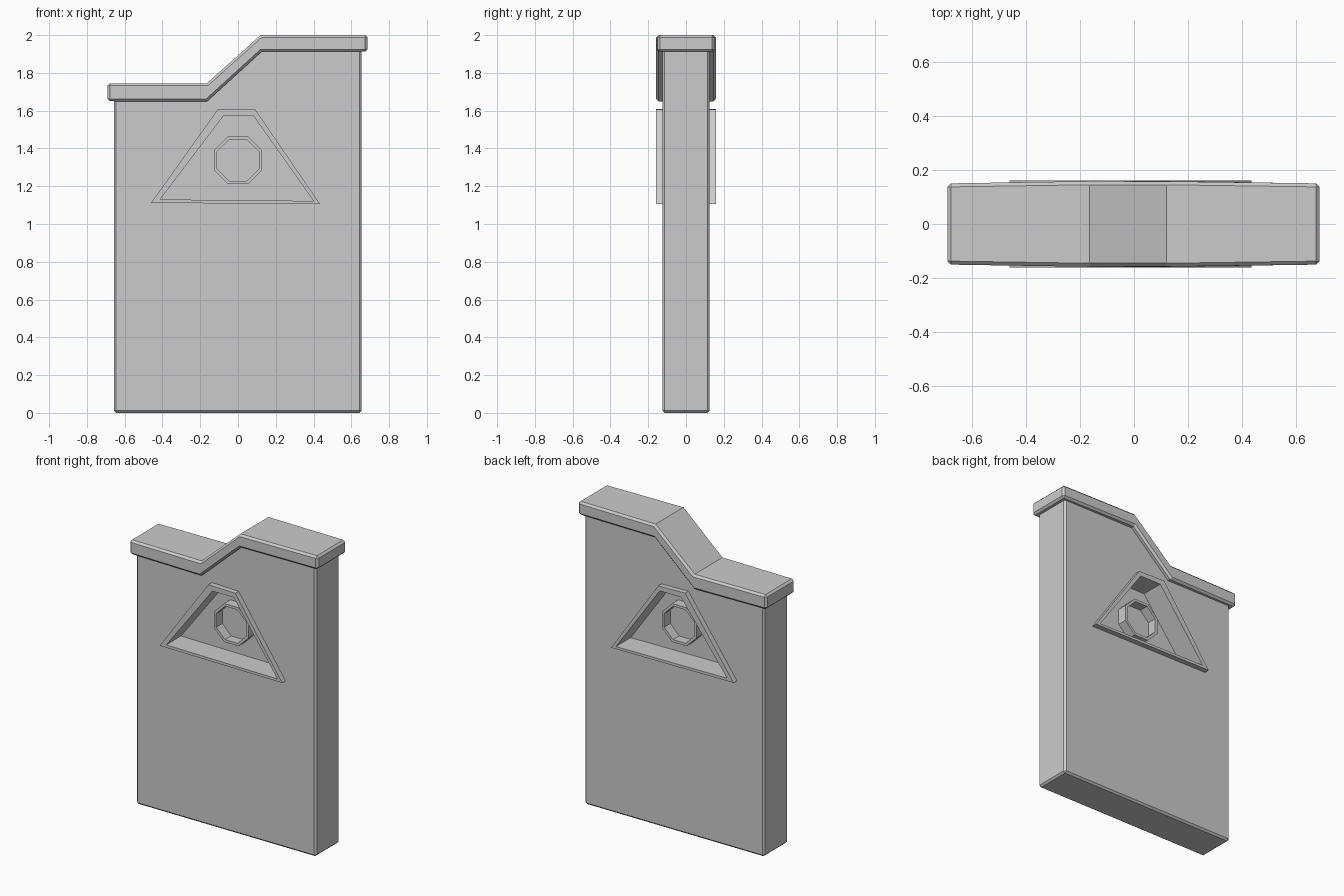
import bpy, bmesh, math

if "Cube" in bpy.data.objects:
    bpy.data.objects.remove(bpy.data.objects["Cube"])


def finish(name, bm, bevel=0):
    bmesh.ops.recalc_face_normals(bm, faces=bm.faces[:])
    mesh = bpy.data.meshes.new(name)
    bm.to_mesh(mesh)
    bm.free()
    ob = bpy.data.objects.new(name, mesh)
    bpy.context.collection.objects.link(ob)
    if bevel:
        mod = ob.modifiers.new("edge_bevel", "BEVEL")
        mod.width = bevel
        mod.segments = 1
        mod.limit_method = 'ANGLE'
        mod.angle_limit = math.radians(50)
    return ob


def prism(name, outline, depths, bevel=0):
    """Extrude an x-z outline through y; depths is one half-depth per point."""
    bm = bmesh.new()
    front = [bm.verts.new((x, -d, z)) for (x, z), d in zip(outline, depths)]
    back = [bm.verts.new((x, d, z)) for (x, z), d in zip(outline, depths)]
    bm.faces.new(front)
    bm.faces.new(back[::-1])
    n = len(outline)
    for i in range(n):
        j = (i + 1) % n
        bm.faces.new((front[i], back[i], back[j], front[j]))
    return finish(name, bm, bevel)


def ring(name, outer, inner, d):
    """Hollow frame running through the slab from -d to d."""
    bm = bmesh.new()
    loops = [[bm.verts.new((x, y, z)) for x, z in pts]
             for pts, y in ((outer, -d), (inner, -d), (inner, d), (outer, d))]
    n = len(outer)
    for a, b in zip(loops, loops[1:] + loops[:1]):
        for i in range(n):
            j = (i + 1) % n
            bm.faces.new((a[i], a[j], b[j], b[i]))
    return finish(name, bm)


def octagon(apothem):
    r = apothem / math.cos(math.pi / 8)
    return [(r * math.cos((i + .5) * math.pi / 4),
             1.338 + r * math.sin((i + .5) * math.pi / 4)) for i in range(8)]


# Main slab with stepped top
body_pts = [(-.657, .005), (.655, .005), (.655, 1.95), (.12, 1.95),
            (-.165, 1.69), (-.657, 1.69)]
body = prism("slab_body", [(x, max(z - .005, 0)) for x, z in body_pts], [.125] * 6, .012)

# Stepped coping, slightly thinner toward both ends
cap_pts = [(-.69, 1.65), (-.165, 1.648), (.125, 1.912), (.686, 1.912),
           (.686, 2.0), (.12, 2.0), (-.165, 1.745), (-.69, 1.745)]
prism("stepped_cap", cap_pts, [.15, .158, .158, .15, .15, .158, .158, .15], .013)

# Trapezoid frame, recess and recess floor
outer = [(-.46, 1.112), (.435, 1.105), (.092, 1.605), (-.105, 1.61)]
inner = [(-.412, 1.13), (.4, 1.122), (.08, 1.575), (-.075, 1.575)]
middle = [((a + c) / 2, (b + d) / 2) for (a, b), (c, d) in zip(outer, inner)]
cutter = prism("recess_cutter", middle, [.3] * 4)
cutter.hide_render = True
cutter.hide_set(True)
cut = body.modifiers.new("recess", "BOOLEAN")
cut.operation = 'DIFFERENCE'
cut.solver = 'EXACT'
cut.object = cutter
ring("recess_frame", outer, inner, .16)
prism("recess_floor", middle, [.006] * 4)

# Octagonal ring standing on the recess floor, both sides
ring("octagon_ring", octagon(.127), octagon(.11), .07)
